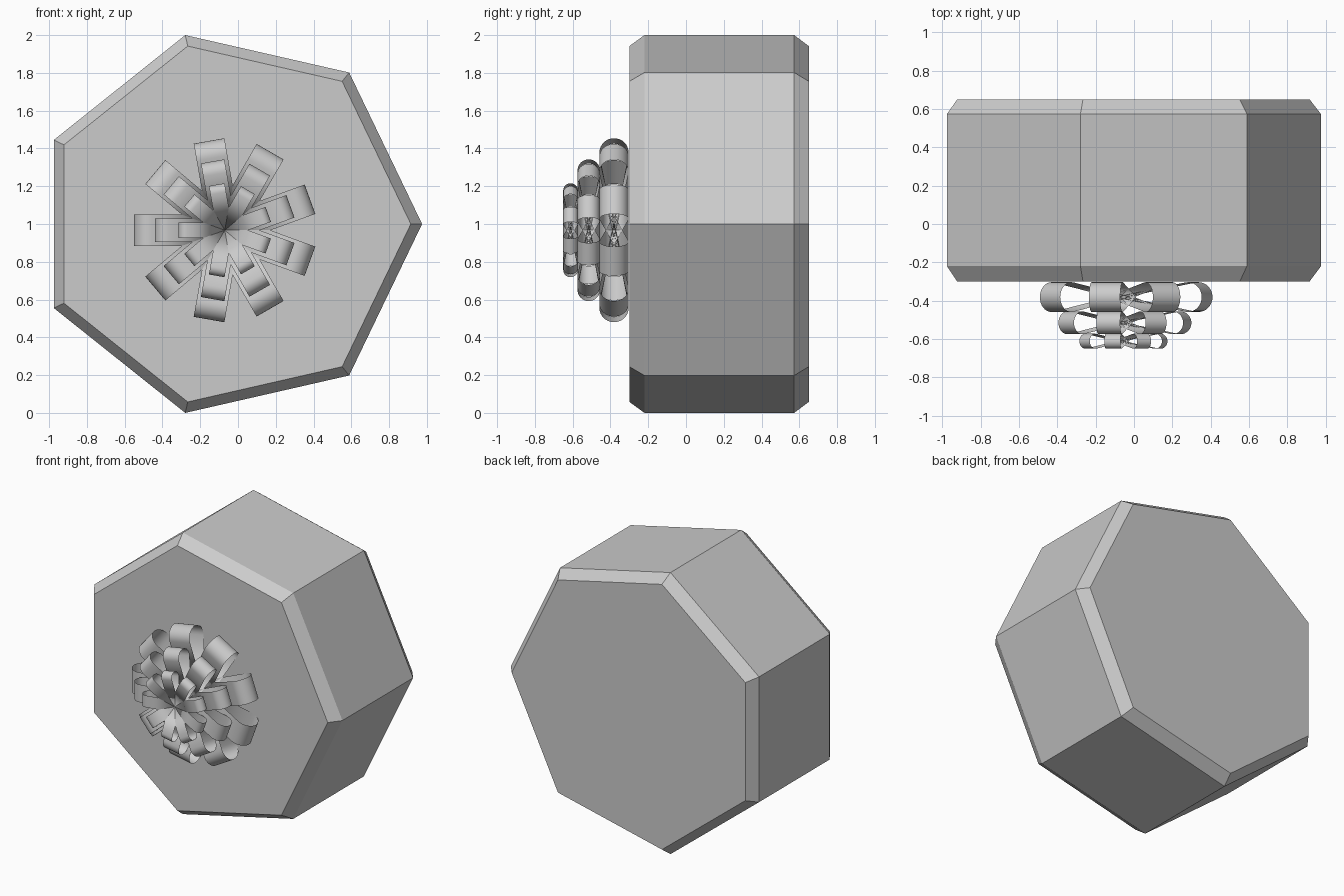
import bpy, bmesh
from math import sin, cos, pi, acos, radians

if "Cube" in bpy.data.objects:
    bpy.data.objects.remove(bpy.data.objects["Cube"])


def make_object(name, bm, smooth=False):
    bmesh.ops.remove_doubles(bm, verts=bm.verts, dist=1e-5)
    if smooth:
        for f in bm.faces:
            f.smooth = True
    mesh = bpy.data.meshes.new(name)
    bm.to_mesh(mesh)
    bm.free()
    ob = bpy.data.objects.new(name, mesh)
    bpy.context.collection.objects.link(ob)
    return ob


# seven-sided gift box with chamfered front and back rims
bm = bmesh.new()
SIDES, R, RIM = 7, 1.0257, 0.966
rings = []
for y, r in ((-0.30, RIM), (-0.22, R), (0.573, R), (0.65, RIM)):
    rings.append([bm.verts.new((-0.051 + r * cos(2 * pi * i / SIDES), y,
                                1 + r * sin(2 * pi * i / SIDES)))
                  for i in range(SIDES)])
for a, b in zip(rings, rings[1:]):
    for i in range(SIDES):
        j = (i + 1) % SIDES
        bm.faces.new((a[i], a[j], b[j], b[i]))
bm.faces.new(rings[0])
bm.faces.new(rings[-1])
bmesh.ops.recalc_face_normals(bm, faces=bm.faces)
make_object("gift_box", bm)


# side outline of one ribbon loop: a teardrop with its point at the bow centre
def loop_profile(length, height, steps=18):
    r = height / 2
    c = length - r
    t = acos(r / c)
    sweep = pi - t
    pts = [(0, 0)]
    for i in range(steps + 1):
        a = -sweep + 2 * sweep * i / steps
        pts.append((c + r * cos(a), r * sin(a)))
    return pts + [(0, 0)]


# one tier of nine ribbon loops
def bow_tier(name, y, length, height, width):
    bm = bmesh.new()
    for k in range(9):
        a = radians(180 + 40 * k)
        rows = []
        for d, h in loop_profile(length, height):
            rows.append([bm.verts.new((-0.07 + d * cos(a) - s * sin(a), y + h,
                                       0.967 + d * sin(a) + s * cos(a)))
                         for s in (-width / 2, width / 2)])
        for p, q in zip(rows, rows[1:]):
            bm.faces.new((p[0], p[1], q[1], q[0]))
    make_object(name, bm, smooth=True)


bow_tier("bow_tier_large", -0.381, 0.48, 0.155, 0.165)
bow_tier("bow_tier_middle", -0.515, 0.37, 0.118, 0.126)
bow_tier("bow_tier_small", -0.611, 0.245, 0.078, 0.084)
